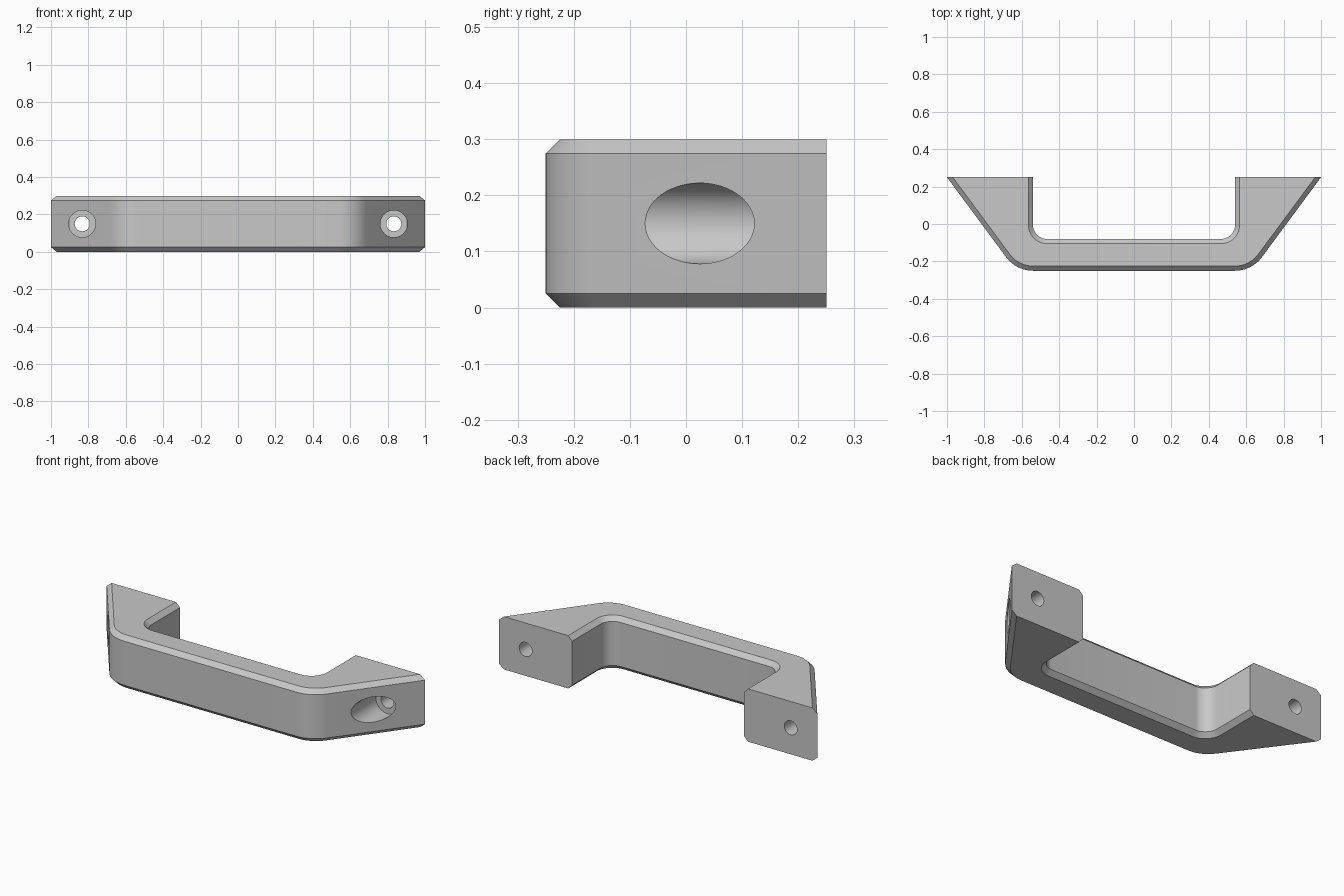
import bpy, bmesh, math
from mathutils import Vector

cube = bpy.data.objects.get("Cube")
if cube:
    bpy.data.objects.remove(cube, do_unlink=True)

grey = bpy.data.materials.new("satin grey")
grey.use_nodes = True
COLOUR = (0.58, 0.58, 0.58, 1)
grey.diffuse_color = COLOUR
grey.node_tree.nodes["Principled BSDF"].inputs["Base Color"].default_value = COLOUR

HEIGHT, BEVEL, BACK = 0.30, 0.025, 0.25
HOLE_X, HOLE_Z = 0.833, HEIGHT / 2


def fillet(prev, corner, nxt, radius, steps=12):
    """Points of an arc rounding off a corner."""
    a, c, b = Vector(prev), Vector(corner), Vector(nxt)
    u, v = (a - c).normalized(), (b - c).normalized()
    half = math.acos(u.dot(v)) / 2
    centre = c + (u + v).normalized() * radius / math.sin(half)
    start = c + u * radius / math.tan(half) - centre
    end = c + v * radius / math.tan(half) - centre
    a0 = math.atan2(start.y, start.x)
    turn = math.atan2(start.x * end.y - start.y * end.x, start.dot(end))
    angles = [a0 + turn * i / steps for i in range(steps + 1)]
    return [centre + radius * Vector((math.cos(t), math.sin(t))) for t in angles]


def outline(d):
    """Plan outline of the handle, inset by d everywhere but at the back."""
    run = 0.37 / 0.5                                  # slope of the outer legs
    tip = 1 - d * math.hypot(1, run)
    front = -0.25 + d
    knee = tip - run * (BACK - front)
    inner_x, inner_y = 0.54 + d, -0.08 - d
    right = fillet((0, front), (knee, front), (tip, BACK), 0.18 - d)
    right += [Vector((tip, BACK)), Vector((inner_x, BACK))]
    right += fillet((inner_x, BACK), (inner_x, inner_y), (0, inner_y), 0.075 + d)
    return right + [Vector((-p.x, p.y)) for p in reversed(right)]


def finish(bm, name):
    bmesh.ops.recalc_face_normals(bm, faces=bm.faces)
    mesh = bpy.data.meshes.new(name)
    bm.to_mesh(mesh)
    bm.free()
    mesh.materials.append(grey)
    obj = bpy.data.objects.new(name, mesh)
    bpy.context.collection.objects.link(obj)
    return obj


def loft(rings, name):
    """Closed solid skinned through equal rings of points."""
    bm = bmesh.new()
    rings = [[bm.verts.new(p) for p in ring] for ring in rings]
    count = len(rings[0])
    for a, b in zip(rings, rings[1:]):
        for i in range(count):
            j = (i + 1) % count
            bm.faces.new((a[i], a[j], b[j], b[i]))
    bm.faces.new(rings[0])
    bm.faces.new(rings[-1])
    return finish(bm, name)


# Handle body: stacked outlines with chamfered upper and lower rims
levels = [(0, BEVEL), (BEVEL, 0), (HEIGHT - BEVEL, 0), (HEIGHT, BEVEL)]
handle = loft([[(p.x, p.y, z) for p in outline(d)] for z, d in levels], "handle")

# Screw holes: a wide bore from the front, then a narrow one through the back
SCREW_PROFILE = [(0.072, -0.4), (0.072, 0.15), (0.04, 0.15), (0.04, 0.35)]
SIDES = 48
for side, x in (("left", HOLE_X), ("right", -HOLE_X)):
    angles = [2 * math.pi * k / SIDES for k in range(SIDES)]
    cutter = loft([[(x + r * math.cos(a), y, HOLE_Z + r * math.sin(a)) for a in angles]
                   for r, y in SCREW_PROFILE], side + "_screw_hole_cutter")
    cut = handle.modifiers.new(side + " screw hole", 'BOOLEAN')
    cut.operation, cut.solver, cut.object = 'DIFFERENCE', 'EXACT', cutter
    bpy.context.view_layer.objects.active = handle
    bpy.ops.object.modifier_apply(modifier=cut.name)
    bpy.data.objects.remove(cutter, do_unlink=True)

# Smooth the rounded corners and bores, keep the rims crisp
bpy.ops.object.select_all(action='DESELECT')
handle.select_set(True)
bpy.context.view_layer.objects.active = handle
bpy.ops.object.shade_smooth_by_angle(angle=math.radians(25))
